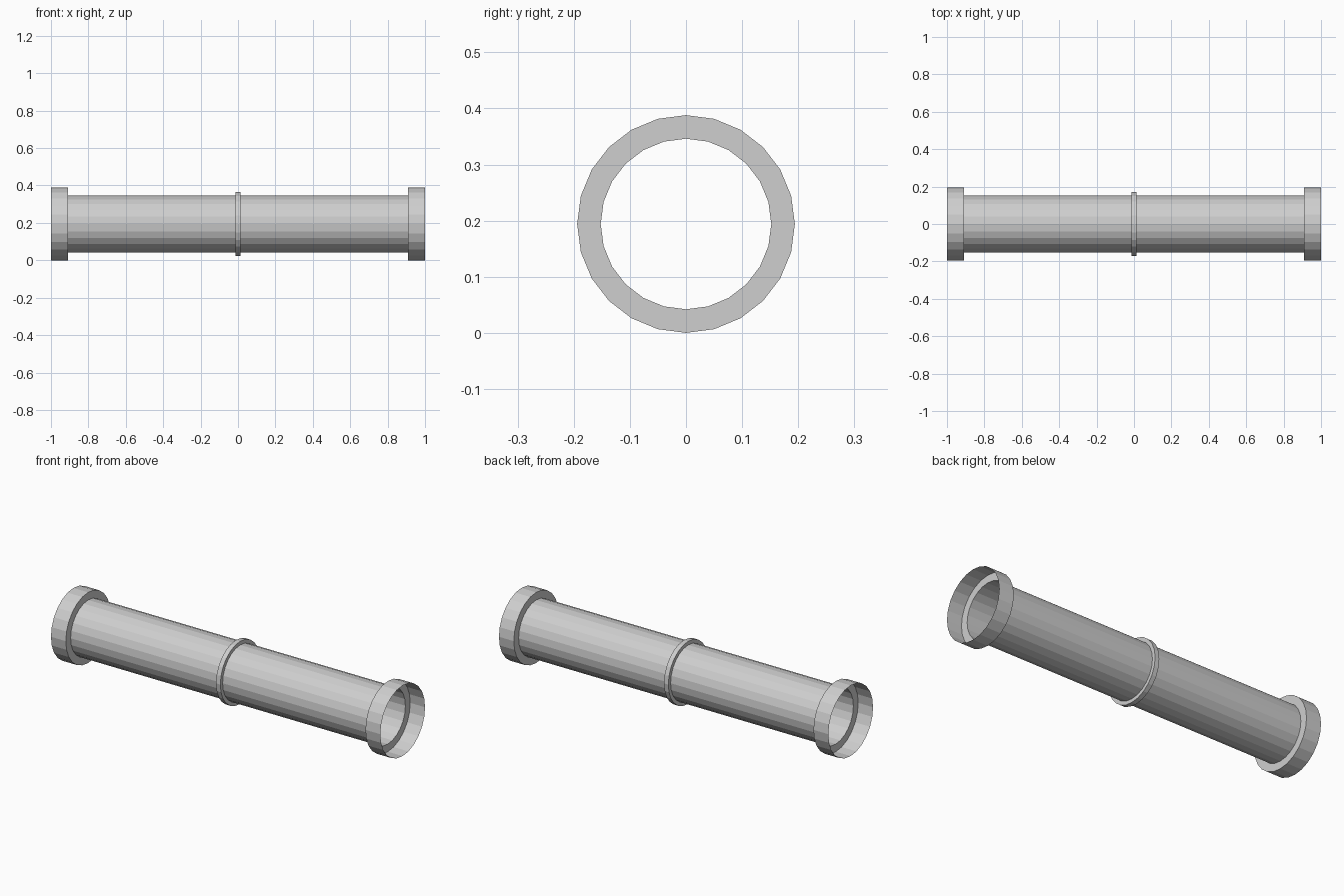
import bpy, bmesh
from math import sin, cos, pi

cube = bpy.data.objects.get("Cube")
if cube:
    bpy.data.objects.remove(cube, do_unlink=True)

SIDES = 24
R_TUBE, R_RING, R_SOCKET = 0.152, 0.172, 0.194
X_STEP, X_END, X_RING = 0.91, 1.0, 0.013

metal = bpy.data.materials.new("light_grey")
colour = (0.62, 0.62, 0.62, 1)
metal.diffuse_color = colour
metal.use_nodes = True
metal.node_tree.nodes["Principled BSDF"].inputs["Base Color"].default_value = colour


def revolve(name, profile):
    """Turn an open (x, radius) profile around the pipe's long axis."""
    bm = bmesh.new()
    loops = []
    for x, r in profile:
        angles = [2 * pi * i / SIDES for i in range(SIDES)]
        loops.append([bm.verts.new((x, r * sin(a), r * cos(a))) for a in angles])
    for a, b in zip(loops, loops[1:]):
        for i in range(SIDES):
            j = (i + 1) % SIDES
            bm.faces.new((a[i], a[j], b[j], b[i]))
    # Outward faces: the first face of each profile decides the direction
    bmesh.ops.recalc_face_normals(bm, faces=bm.faces)
    outer = max(bm.faces, key=lambda f: f.calc_center_median().yz.length)
    c = outer.calc_center_median()
    if outer.normal.y * c.y + outer.normal.z * c.z < 0:
        bmesh.ops.reverse_faces(bm, faces=bm.faces)
    mesh = bpy.data.meshes.new(name)
    bm.to_mesh(mesh)
    bm.free()
    mesh.materials.append(metal)
    obj = bpy.data.objects.new(name, mesh)
    obj.location.z = R_SOCKET
    bpy.context.collection.objects.link(obj)
    return obj


# Thin open tube
revolve("pipe_tube", [(-X_STEP, R_TUBE), (X_STEP, R_TUBE)])

# Raised band at the middle
revolve("middle_ring", [(-X_RING, R_TUBE), (-X_RING, R_RING),
                        (X_RING, R_RING), (X_RING, R_TUBE)])

# Open sockets with a stepped shoulder at both ends
for name, s in (("left_socket", 1), ("right_socket", -1)):
    revolve(name, [(s * X_STEP, R_TUBE), (s * X_STEP, R_SOCKET),
                   (s * X_END, R_SOCKET)])
